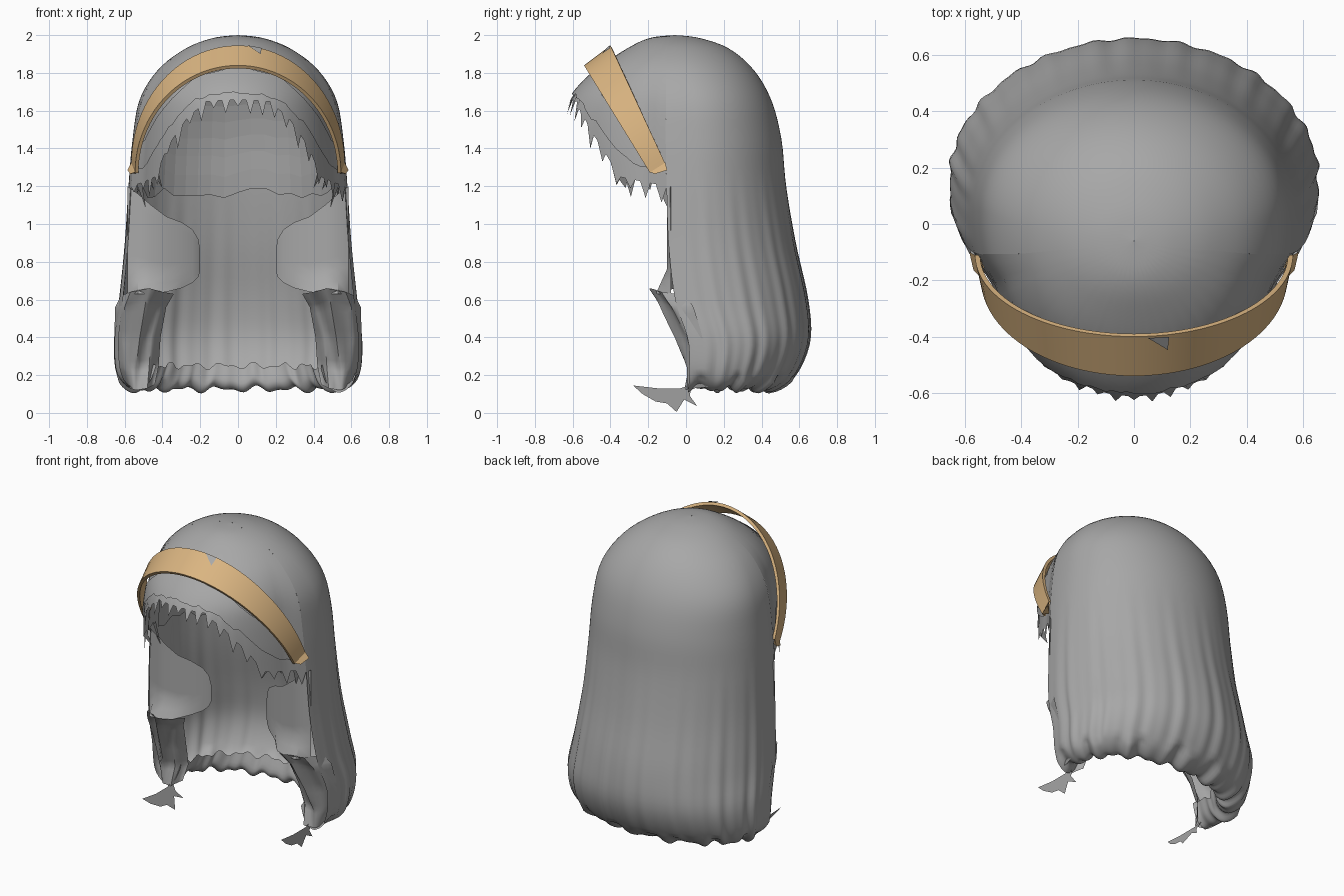
import bpy, math, random
from mathutils import Vector

if "Cube" in bpy.data.objects:
    bpy.data.objects.remove(bpy.data.objects["Cube"])

random.seed(4)


def material(name, rgb):
    m = bpy.data.materials.new(name)
    m.diffuse_color = (*rgb, 1)
    m.use_nodes = True
    m.node_tree.nodes["Principled BSDF"].inputs["Base Color"].default_value = m.diffuse_color
    return m


GREY = material("hair_grey", (0.39, 0.39, 0.39))
TAN = material("band_tan", (0.70, 0.46, 0.22))

# Hair rings from crown to curled-in hem: z, half width, front y, back y, centre y
RINGS = [(2.0, 0, -.06, -.06, -.06), (1.985, .13, -.19, .07, -.05),
         (1.93, .275, -.31, .225, -.03), (1.82, .42, -.47, .355, 0),
         (1.66, .52, -.61, .45, .04), (1.45, .558, -.65, .505, .05),
         (1.2, .58, -.63, .53, .05), (.9, .6, -.62, .58, .06),
         (.6, .63, -.6, .645, .1), (.38, .655, -.5, .655, .16),
         (.2, .638, -.45, .58, .15), (.125, .56, -.4, .47, .13),
         (.16, .49, -.35, .42, .12), (.25, .45, -.3, .45, .12)]
EDGE = 77  # angle from the front where the long hair begins


def ring(s):
    """Smooth interpolation of the ring table."""
    i = min(int(s), len(RINGS) - 2)
    t = s - i
    p = [RINGS[max(0, min(len(RINGS) - 1, i + k))] for k in (-1, 0, 1, 2)]
    return [b + .5 * t * (c - a + t * (2*a - 5*b + 4*c - d + t * (3*(b - c) + d - a)))
            for a, b, c, d in zip(*p)]


def hair_point(deg, s, scale=1.0):
    z, a, front, back, c = ring(s)
    f = math.radians(deg)
    depth = (c - front) if math.cos(f) > 0 else (back - c)
    low = max(0, min(1, (1.3 - z) / 1.1))
    k = scale * (1 + low * (.008 * math.cos(26 * f) + .006 * math.cos(41 * f + 1)))
    zz = z
    if s > 10:  # ragged hem
        zz += .012 * math.cos(17 * f) + .009 * math.cos(29 * f + 2)
    # the fringe tucks in under the headband
    tuck = max(0, min(1, (EDGE - abs(deg)) / 9)) * max(0, min(1, (1.9 - z) / .3))
    return (k * a * math.sin(f) * (1 - .065 * tuck), c - k * depth * math.cos(f), zz)


def row_at(z):
    s = 0.0
    while ring(s)[0] > z and s < 11:
        s += .02
    return s


def make(name, verts, faces, mat, smooth=True):
    me = bpy.data.meshes.new(name)
    me.from_pydata(verts, [], faces)
    me.materials.append(mat)
    ob = bpy.data.objects.new(name, me)
    bpy.context.collection.objects.link(ob)
    if smooth:
        bpy.context.view_layer.objects.active = ob
        ob.select_set(True)
        bpy.ops.object.shade_smooth_by_angle(angle=math.radians(50))
        ob.select_set(False)
    return ob


def grid(name, cols, mat, smooth=True):
    """Sheet from a list of equally long point columns."""
    n, m = len(cols), len(cols[0])
    faces = [(i*m + j, i*m + j + 1, (i+1)*m + j + 1, (i+1)*m + j)
             for i in range(n - 1) for j in range(m - 1)]
    return make(name, [p for c in cols for p in c], faces, mat, smooth)


def lerp_table(table, x):
    for (x0, y0), (x1, y1) in zip(table, table[1:]):
        if x <= x1:
            return y0 + (y1 - y0) * (x - x0) / (x1 - x0)
    return table[-1][1]


def hair_sheet(name, a0, a1, n, m, s_start, s_end, scale=1.0, smooth=True):
    cols = []
    for i in range(n + 1):
        deg = a0 + (a1 - a0) * i / n
        s, e = s_start(deg), s_end(deg, i)
        cols.append([hair_point(deg, s + (e - s) * j / m, scale) for j in range(m + 1)])
    return grid(name, cols, GREY, smooth)


# Long hair round the sides and back, with the hem curled inward
hair_sheet("long_hair", EDGE, 360 - EDGE, 130, 60, lambda d: .02,
           lambda d, i: len(RINGS) - 1.0)

# Fringe over the forehead with a jagged edge, and a shorter layer starting under the band
LOWER = [(0, 1.66), (20, 1.65), (32, 1.56), (45, 1.41), (54, 1.25), (68, 1.22), (77, 1.2)]
UPPER = [(0, 1.70), (25, 1.67), (45, 1.51), (60, 1.34), (77, 1.26)]
START = [(0, 1.84), (30, 1.78), (55, 1.58), (77, 1.36)]
hair_sheet("fringe", -EDGE, EDGE, 62, 24, lambda d: .02,
           lambda d, i: row_at(lerp_table(LOWER, abs(d))
                               - (i % 3 == 1) * random.uniform(.03, .11)))
hair_sheet("fringe_upper_layer", -EDGE + 3, EDGE - 3, 50, 6,
           lambda d: row_at(lerp_table(START, abs(d))),
           lambda d, i: row_at(lerp_table(UPPER, abs(d)) + random.uniform(-.01, .01)), 1.018)

# Faceted scalp lining inside the back of the hair
hair_sheet("scalp_lining", 78, 282, 26, 9, lambda d: 2.6,
           lambda d, i: row_at(1.17 + random.uniform(-.03, .03)), .92, False)


def resample(rows, steps):
    """Softened resampling of control rows into columns."""
    def sample(points, t):
        i = min(int(t), len(points) - 2)
        f = t - i
        f = f * f * (3 - 2 * f) * .4 + f * .6
        return Vector(points[i]).lerp(Vector(points[i + 1]), f)
    out = [[sample(r, (len(r) - 1) * k / steps) for k in range(steps + 1)] for r in rows]
    return [[sample([o[k] for o in out], (len(out) - 1) * j / steps)
             for j in range(steps + 1)] for k in range(steps + 1)]


for side, label in ((-1, "left"), (1, "right")):
    # Front lock panel folding inward
    cols = []
    for x, y, top, low in ((.585, -.08, 1.2, .63), (.53, -.1, 1.16, .63), (.46, -.1, 1.1, .63),
                           (.38, -.08, 1.04, .64), (.30, -.05, 1.01, .66), (.24, -.02, .97, .69),
                           (.21, 0, .92, .72), (.2, .01, .86, .75)):
        cols.append([(side * x, y - .06 * max(0, 1 - j / 2) * (.3 < x < .55),
                      low + (top - low) * j / 8) for j in range(9)])
    grid("front_lock_" + label, cols, GREY)

    # Lower tuft: flares forward, then narrows towards the hem
    rows = [[(.62, 0, .62), (.57, -.12, .64), (.47, -.2, .66), (.40, -.15, .64), (.34, -.05, .63)],
            [(.65, .03, .56), (.60, -.07, .56), (.49, -.14, .58), (.42, -.08, .56), (.38, -.02, .56)],
            [(.655, .08, .4), (.61, 0, .4), (.52, -.05, .4), (.46, -.02, .4), (.41, .04, .4)],
            [(.64, .12, .25), (.60, .03, .24), (.54, .01, .24), (.47, .03, .25), (.42, .08, .25)],
            [(.59, .14, .14), (.57, .04, .13), (.54, .0, .12), (.48, .0, .13), (.44, .06, .15)]]
    cols = []
    for k, c in enumerate(resample(rows, 16)):  # soft creases down the tuft
        cols.append([(side * p.x, p.y + .01 * math.sin(k * 1.1 + j * .3), p.z)
                     for j, p in enumerate(c)])
    grid("lower_tuft_" + label, cols, GREY)

    # Thin stray tip below the tuft
    shape = [(-.28, .145), (-.23, .10), (-.16, .06), (-.10, .05), (-.05, .005), (-.01, .07),
             (.06, .035), (.02, .09), (.03, .15), (-.03, .13), (-.15, .13)]
    lean, base = (.55, .45) if side < 0 else (.1, .5)
    make("stray_tip_" + label,
         [(side * (base + lean * (z - .06)), y, z) for y, z in shape],
         [tuple(range(len(shape)))], GREY, False)

    # Small loose ends in front of the ear
    for k, (y, z) in enumerate(((-.11, 1.22), (-.2, 1.26), (-.33, 1.27))):
        x = .54 - .045 * k
        make(f"ear_wisp_{label}_{k}",
             [(side * x, y + .03, z), (side * (x - .03), y - .05, z),
              (side * (x - .05), y + .01, z - .08 - .05 * (k == 0))], [(0, 1, 2)], GREY, False)

# Headband: a closed rectangular section swept over the head
cols = [[], [], [], [], []]
N = 44
for i in range(N + 1):
    t = math.pi * i / N
    c, s = math.cos(t), math.sin(t)
    back = Vector((.565 * c, -.11 - .29 * s, 1.32 + .625 * s))
    front = Vector((.545 * c, -.19 - .35 * s, 1.27 + .57 * s))
    inward = Vector((-.018 * c, .010 * s, -.016 * s))
    for k, p in enumerate((back, front, front + inward, back + inward, back)):
        cols[k].append(tuple(p))
grid("headband", cols, TAN)

# Small grey nick in the band's top edge
nick = []
for x, f in ((.05, .02), (.125, .03), (.12, .36)):
    s = math.sqrt(1 - (x / .56) ** 2)
    p = Vector((x, -.11 - .29 * s, 1.32 + .625 * s)).lerp(
        Vector((x, -.19 - .35 * s, 1.27 + .57 * s)), f)
    nick.append(tuple(p + Vector((0, -.004, .006))))
make("band_nick", nick, [(0, 2, 1)], GREY, False)

# Pinched band ends
for side, label in ((-1, "left"), (1, "right")):
    v = [(side * x, y, z) for x, y, z in
         ((.565, -.11, 1.325), (.545, -.19, 1.275), (.53, -.15, 1.27),
          (.585, -.10, 1.285), (.57, -.165, 1.265))]
    make("band_end_" + label, v, [(0, 1, 4, 3), (0, 3, 2), (1, 2, 4), (2, 3, 4)], TAN, False)
